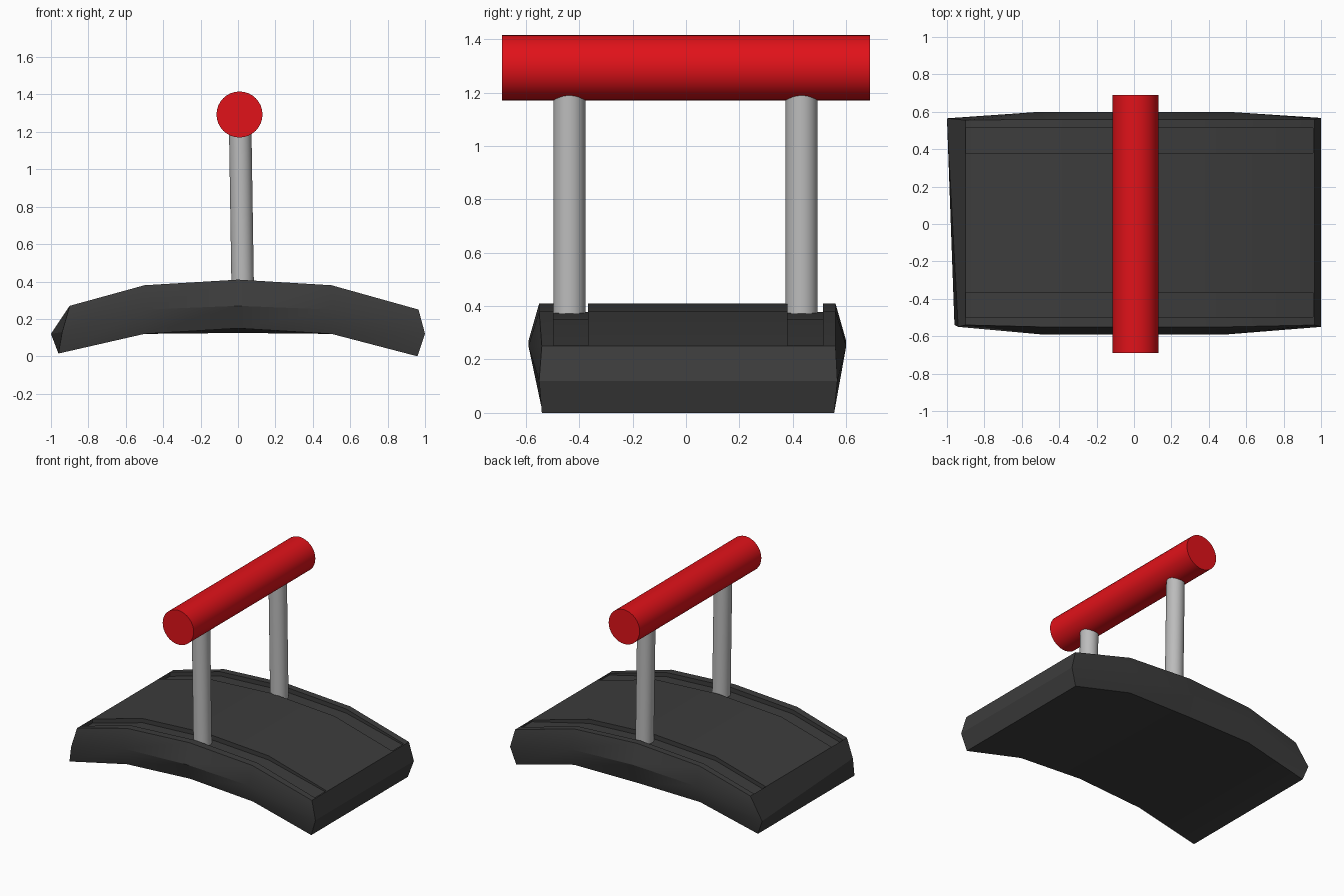
import bpy, bmesh, math
from mathutils import Vector

if "Cube" in bpy.data.objects:
    bpy.data.objects.remove(bpy.data.objects["Cube"])


def material(name, rgb):
    m = bpy.data.materials.new(name)
    m.diffuse_color = (*rgb, 1)
    m.use_nodes = True
    m.node_tree.nodes["Principled BSDF"].inputs["Base Color"].default_value = m.diffuse_color
    return m


def mesh_object(name, bm, mat=None):
    bmesh.ops.recalc_face_normals(bm, faces=bm.faces)
    me = bpy.data.meshes.new(name)
    bm.to_mesh(me)
    bm.free()
    ob = bpy.data.objects.new(name, me)
    bpy.context.collection.objects.link(ob)
    if mat:
        me.materials.append(mat)
    return ob


def smooth(ob, degrees):
    bpy.ops.object.select_all(action='DESELECT')
    bpy.context.view_layer.objects.active = ob
    ob.select_set(True)
    bpy.ops.object.shade_smooth_by_angle(angle=math.radians(degrees))


def rod(name, a, b, radius, mat):
    a, b = Vector(a), Vector(b)
    bpy.ops.mesh.primitive_cylinder_add(vertices=32, radius=radius, depth=(b - a).length,
                                        location=(a + b) / 2)
    ob = bpy.context.object
    ob.name = name
    ob.rotation_euler = (b - a).to_track_quat('Z', 'Y').to_euler()
    ob.data.materials.append(mat)
    smooth(ob, 40)
    return ob


dark = material("dark_rubber", (0.045, 0.045, 0.045))
steel = material("light_metal", (0.5, 0.5, 0.5))
red = material("red_grip", (0.75, 0.006, 0.01))


# Arched base: cross-section rings with slightly bulging sides
def section(x, bottom_front, bottom_back, mid, top):
    return [(x, -0.545, bottom_front), (x, -0.59, mid), (x, -0.55, top),
            (x, 0.56, top), (x, 0.60, mid), (x, 0.555, bottom_back)]


rings = [
    [(-0.96, -0.54, 0.015), (-0.94, -0.55, 0.13), (-0.90, -0.54, 0.27),
     (-0.90, 0.555, 0.27), (-1.0, 0.565, 0.12), (-0.96, 0.555, 0.015)],
    section(-0.5, 0.12, 0.12, 0.25, 0.38),
    section(0.0, 0.15, 0.125, 0.27, 0.41),
    section(0.5, 0.12, 0.12, 0.25, 0.38),
    [(0.96, -0.54, 0.0), (1.0, -0.55, 0.12), (0.965, -0.54, 0.25),
     (0.965, 0.56, 0.25), (1.0, 0.567, 0.12), (0.96, 0.555, 0.0)],
]
bm = bmesh.new()
vr = [[bm.verts.new(p) for p in ring] for ring in rings]
for a, b in zip(vr, vr[1:]):
    for i in range(6):
        j = (i + 1) % 6
        bm.faces.new((a[i], a[j], b[j], b[i]))
for end in (vr[0], vr[-1]):
    bm.faces.new((end[0], end[1], end[4], end[5]))
    bm.faces.new((end[1], end[2], end[3], end[4]))
base = mesh_object("arched_base", bm, dark)

# Shallow grooves along both long edges
floor = [(-0.90, 0.24), (-0.5, 0.35), (0, 0.377), (0.5, 0.35), (0.957, 0.24)]
profile = floor + [(0.957, 0.6), (-0.90, 0.6)]
bm = bmesh.new()
for y0, y1 in ((-0.497, -0.367), (0.38, 0.513)):
    face = bm.faces.new([bm.verts.new((x, y0, z)) for x, z in profile])
    ext = bmesh.ops.extrude_face_region(bm, geom=[face], use_keep_orig=True)
    moved = [g for g in ext["geom"] if isinstance(g, bmesh.types.BMVert)]
    bmesh.ops.translate(bm, verts=moved, vec=(0, y1 - y0, 0))
cutter = mesh_object("groove_cutter", bm, dark)
cutter.hide_render = True
mod = base.modifiers.new("grooves", 'BOOLEAN')
mod.operation = 'DIFFERENCE'
mod.solver = 'EXACT'
mod.object = cutter
bpy.context.view_layer.objects.active = base
bpy.ops.object.modifier_apply(modifier=mod.name)
bpy.data.objects.remove(cutter)
smooth(base, 30)

# Upright posts, leaning slightly
for name, y in (("front_post", -0.437), ("back_post", 0.433)):
    rod(name, (0.025, y, 0.372), (0.012, y, 1.21), 0.06, steel)

# Grip bar across the top
rod("grip_bar", (0.008, -0.69, 1.293), (0.008, 0.69, 1.293), 0.123, red)
